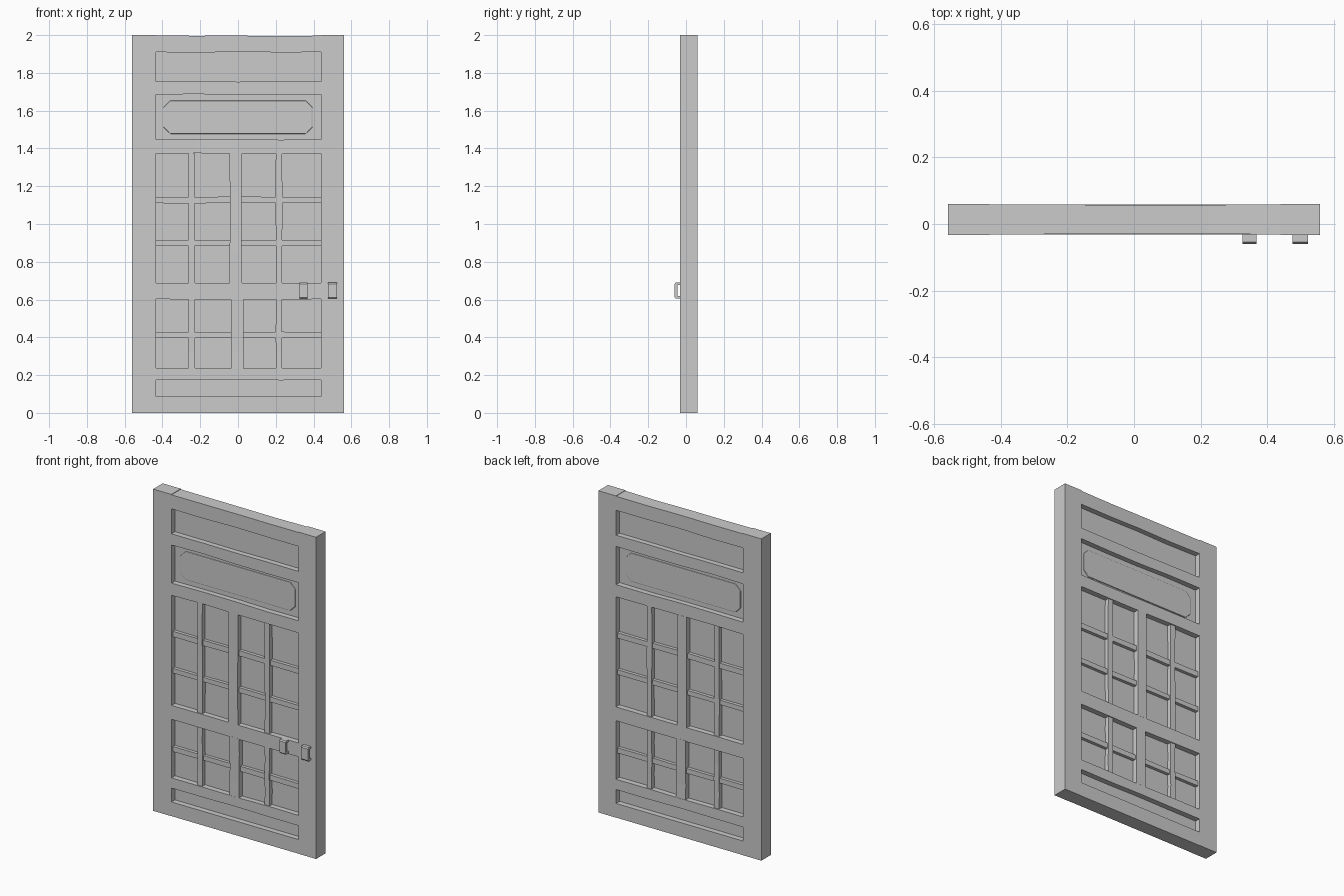
import bpy, bmesh, random
from mathutils import Vector

if "Cube" in bpy.data.objects:
    bpy.data.objects.remove(bpy.data.objects["Cube"])

random.seed(4)
CY = 0.0135  # middle of the door thickness


def make_object(name, bm):
    bmesh.ops.recalc_face_normals(bm, faces=bm.faces)
    mesh = bpy.data.meshes.new(name)
    bm.to_mesh(mesh)
    bm.free()
    ob = bpy.data.objects.new(name, mesh)
    bpy.context.collection.objects.link(ob)
    return ob


def plank(name, x0, x1, z0, z1, half, cuts=0, wobble=0.0):
    """Box with hand-hewn unevenness at cuts along its longer direction."""
    bm = bmesh.new()
    along_x = (x1 - x0) > (z1 - z0)
    y0, y1 = CY - half, CY + half
    rings = []
    for i in range(cuts + 2):
        t = i / (cuts + 1)
        w = wobble if 0 < i <= cuts else 0.0
        j = lambda: random.uniform(-w, w)
        a, b, c, d = y0 + abs(j()), y1 - abs(j()), j(), j()
        if along_x:
            x = x0 + t * (x1 - x0)
            pts = [(x, a, z0 + c), (x, b, z0 + c), (x, b, z1 + d), (x, a, z1 + d)]
        else:
            z = z0 + t * (z1 - z0)
            pts = [(x0 + c, a, z), (x0 + c, b, z), (x1 + d, b, z), (x1 + d, a, z)]
        rings.append([bm.verts.new(p) for p in pts])
    for r, s in zip(rings, rings[1:]):
        for k in range(4):
            n = (k + 1) % 4
            bm.faces.new((r[k], r[n], s[n], s[k]))
    bm.faces.new(rings[0])
    bm.faces.new(rings[-1])
    return make_object(name, bm)


def extrude_profile(name, pts, vec):
    bm = bmesh.new()
    face = bm.faces.new([bm.verts.new(p) for p in pts])
    out = bmesh.ops.extrude_face_region(bm, geom=[face])
    bmesh.ops.translate(bm, vec=Vector(vec),
                        verts=[g for g in out["geom"] if isinstance(g, bmesh.types.BMVert)])
    return make_object(name, bm)


# Outer frame
plank("left_stile", -0.56, -0.435, 0, 2, 0.0465)
plank("right_stile", 0.44, 0.56, 0, 2, 0.0465)

# Main cross rails
for name, z0, z1 in [("bottom_rail", 0, 0.088), ("lower_rail", 0.174, 0.238),
                     ("lock_rail", 0.602, 0.688), ("upper_rail", 1.372, 1.448),
                     ("frieze_rail", 1.685, 1.755), ("top_rail", 1.91, 1.997)]:
    wobble = 0.0 if name == "bottom_rail" else 0.003
    plank(name, -0.437, 0.442, z0, z1, 0.0455, 3, wobble)

# Thin inset backing panel
plank("inset_panel", -0.44, 0.445, 0.04, 1.96, 0.011)

# Upright bars and cross bars of both window grids
for part, z0, z1, shift in [("lower", 0.236, 0.604, 0.008), ("upper", 0.686, 1.374, 0)]:
    plank(part + "_middle_bar", -0.045 + shift, 0.02 + shift, z0, z1, 0.044, 3, 0.002)
    plank(part + "_left_bar", -0.263, -0.228, z0, z1, 0.038, 3, 0.002)
    plank(part + "_right_bar", 0.2, 0.233, z0, z1, 0.038, 3, 0.002)
for i, (z0, z1) in enumerate([(0.396, 0.428), (0.884, 0.914), (1.11, 1.144)]):
    plank("cross_bar_%d" % (i + 1), -0.437, 0.442, z0, z1, 0.032, 3, 0.002)

# Raised sign field with clipped corners on both faces of the wide panel
hx, hz, c = 0.395, 0.088, 0.035
outline = [(-hx + c, -hz), (hx - c, -hz), (hx, -hz + c), (hx, hz - c),
           (hx - c, hz), (-hx + c, hz), (-hx, hz - c), (-hx, -hz + c)]
field = extrude_profile("raised_field",
                        [(x, CY - 0.017, 1.565 + z) for x, z in outline], (0, 0.034, 0))
bevel = field.modifiers.new("soft_edge", "BEVEL")
bevel.width = 0.005
bevel.segments = 2

# Two bow handles on the front
bow = [(-0.030, 0.605), (-0.054, 0.605), (-0.060, 0.612), (-0.060, 0.683),
       (-0.054, 0.690), (-0.030, 0.690), (-0.030, 0.676), (-0.046, 0.676),
       (-0.046, 0.619), (-0.030, 0.619)]
for name, x, w in [("inner_handle", 0.326, 0.043), ("outer_handle", 0.476, 0.048)]:
    extrude_profile(name, [(x, y, z) for y, z in bow], (w, 0, 0))
